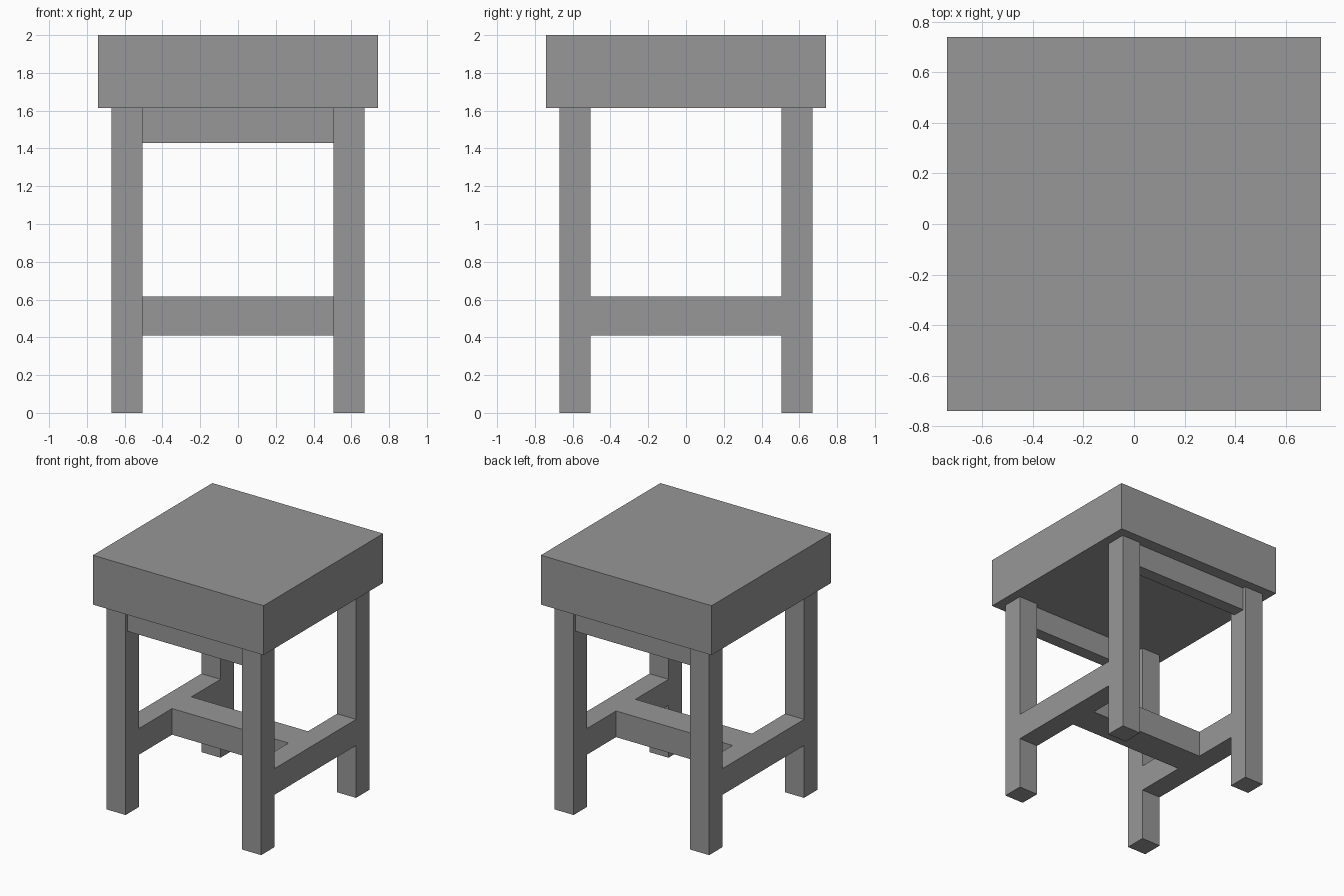
import bpy
import bmesh
from mathutils import Vector

old = bpy.data.objects.get("Cube")
if old:
    bpy.data.objects.remove(old, do_unlink=True)

# Single flat grey
grey = bpy.data.materials.new("plain_grey")
grey.use_nodes = True
colour = (0.31, 0.31, 0.31, 1.0)
grey.diffuse_color = colour
grey.node_tree.nodes["Principled BSDF"].inputs["Base Color"].default_value = colour


def box(name, x, y, z):
    """Box spanning the (low, high) pairs x, y and z."""
    low, high = (Vector(c) for c in zip(x, y, z))
    bm = bmesh.new()
    bmesh.ops.create_cube(bm, size=1)
    bmesh.ops.scale(bm, vec=high - low, verts=bm.verts)
    mesh = bpy.data.meshes.new(name)
    bm.to_mesh(mesh)
    bm.free()
    mesh.materials.append(grey)
    obj = bpy.data.objects.new(name, mesh)
    obj.location = (low + high) / 2
    bpy.context.collection.objects.link(obj)
    return obj


def span(side, inner, outer):
    """The (low, high) pair from inner to outer on the given side."""
    return sorted((side * inner, side * outer))


SEAT = 0.74
INNER, OUTER = 0.505, 0.67
SEAT_BOTTOM, TOP = 1.613, 2.0
RAIL = (0.41, 0.615)
sides = {"left": 1, "right": -1}
ends = {"front": -1, "back": 1}

# Thick square seat
box("seat", (-SEAT, SEAT), (-SEAT, SEAT), (SEAT_BOTTOM, TOP))

# Four square legs
for end, sy in ends.items():
    for side, sx in sides.items():
        box(f"{end}_{side}_leg", span(sx, INNER, OUTER),
            span(sy, INNER, OUTER), (0, SEAT_BOTTOM))

# Slightly recessed aprons under the seat, front and back only
for end, sy in ends.items():
    box(f"{end}_apron", (-INNER, INNER), span(sy, 0.545, 0.645),
        (1.43, SEAT_BOTTOM))

# Side stretchers flush with the legs
for side, sx in sides.items():
    box(f"{side}_stretcher", span(sx, INNER, OUTER), (-INNER, INNER), RAIL)

# Cross stretcher, set a little towards the back
box("cross_stretcher", (-INNER, INNER), (-0.095, 0.145), RAIL)
